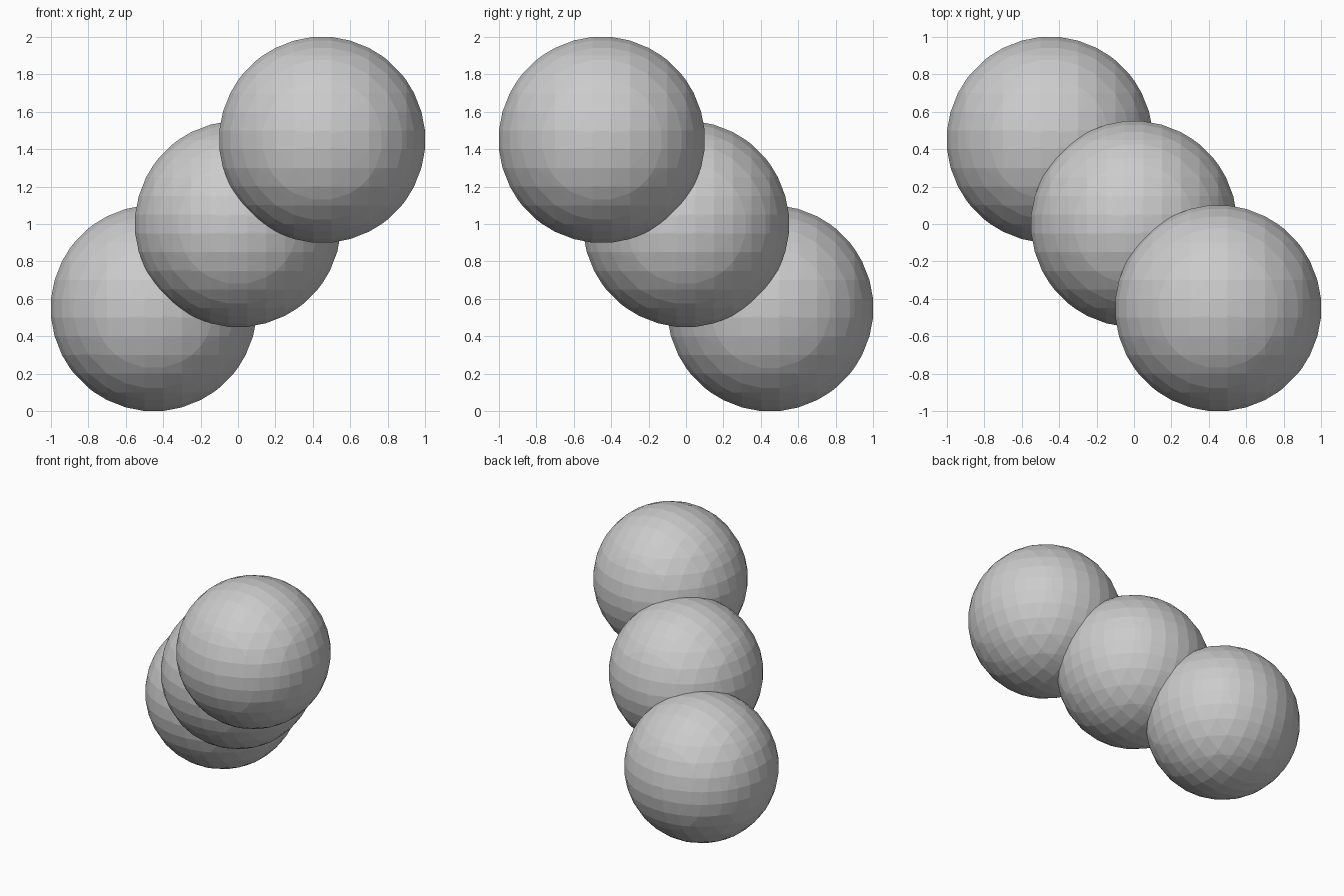
import bpy, bmesh, math

if "Cube" in bpy.data.objects:
    bpy.data.objects.remove(bpy.data.objects["Cube"])

STEP = 0.1       # facet grid spacing
RADIUS = 0.5535  # puts the flat poles close to 0.55 from the centre


def faceted_ball(name, centre):
    """Sphere whose corners lie where axis-aligned grid lines pierce it."""
    bm = bmesh.new()
    ticks = [(i + 0.5) * STEP for i in range(-6, 6)]
    for a in ticks:
        for b in ticks:
            rest = RADIUS ** 2 - a * a - b * b
            if rest <= 0:
                continue
            for c in (math.sqrt(rest), -math.sqrt(rest)):
                for co in ((a, b, c), (a, c, b), (c, a, b)):
                    bm.verts.new(co)
    bmesh.ops.remove_doubles(bm, verts=bm.verts, dist=0.012)
    hull = bmesh.ops.convex_hull(bm, input=bm.verts)
    spare = [v for v in hull["geom_interior"] if isinstance(v, bmesh.types.BMVert)]
    bmesh.ops.delete(bm, geom=spare, context='VERTS')
    bmesh.ops.recalc_face_normals(bm, faces=bm.faces)
    mesh = bpy.data.meshes.new(name)
    bm.to_mesh(mesh)
    bm.free()
    obj = bpy.data.objects.new(name, mesh)
    obj.location = centre
    bpy.context.collection.objects.link(obj)
    return obj


# Three balls in a diagonal row, rising from back left to front right
middle = faceted_ball("ball_chain", (0, 0, 1))
for name, s in (("lower_ball", -0.45), ("upper_ball", 0.45)):
    ball = faceted_ball(name, (s, -s, 1 + s))
    # Fuse into one solid
    union = middle.modifiers.new("join_" + name, 'BOOLEAN')
    union.operation = 'UNION'
    union.solver = 'EXACT'
    union.object = ball
    ball.hide_render = True
